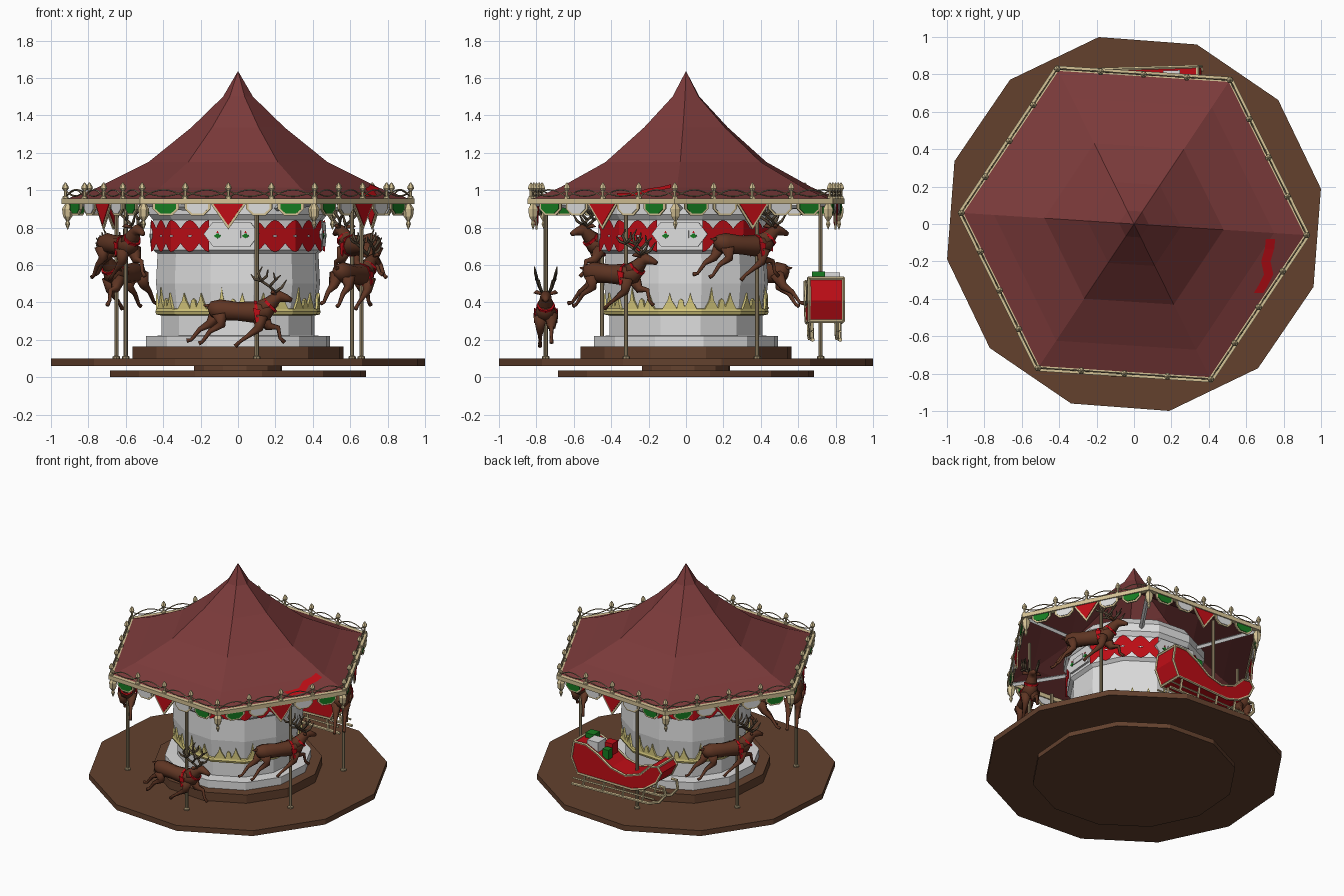
import bpy, bmesh, math
from math import sin, cos, radians as rad, pi
from mathutils import Vector, Matrix

if "Cube" in bpy.data.objects:
    bpy.data.objects.remove(bpy.data.objects["Cube"])

def mat(name, *c):
    m = bpy.data.materials.new(name)
    m.diffuse_color = (*c, 1)
    m.use_nodes = True
    m.node_tree.nodes["Principled BSDF"].inputs["Base Color"].default_value = m.diffuse_color
    return m

WOOD = mat("wood brown", .125, .053, .027)
ROOF = mat("canopy maroon", .2, .043, .043)
WHITE = mat("off white", .72, .72, .72)
RED = mat("bright red", .52, .004, .008)
GREEN = mat("green", .008, .2, .015)
CREAM = mat("cream", .66, .54, .3)
GOLD = mat("pale gold", .66, .57, .2)
HIDE = mat("hide brown", .115, .036, .017)
HORN = mat("antler brown", .1, .07, .042)
BRASS = mat("dull brass", .36, .28, .16)

A12, A6 = rad(10.7), rad(-3.7)      # turn of the twelve-sided base and six-sided canopy

def finish(name, bm, material, smooth=False):
    bmesh.ops.remove_doubles(bm, verts=bm.verts, dist=1e-5)
    bmesh.ops.recalc_face_normals(bm, faces=bm.faces)
    me = bpy.data.meshes.new(name)
    bm.to_mesh(me)
    bm.free()
    me.materials.append(material)
    for p in me.polygons:
        p.use_smooth = smooth
    ob = bpy.data.objects.new(name, me)
    bpy.context.collection.objects.link(ob)
    return ob

def loft(bm, rings, wrap=False, cap=True):
    vs = [[bm.verts.new(p) for p in r] for r in rings]
    n = len(vs[0])
    for a, b in zip(vs, vs[1:] + vs[:1] if wrap else vs[1:]):
        for i in range(n):
            bm.faces.new((a[i], a[(i + 1) % n], b[(i + 1) % n], b[i]))
    if cap and not wrap:
        bm.faces.new(vs[0])
        bm.faces.new(vs[-1])

def turn(bm, prof, n, a0=0, centre=(0, 0), **kw):
    loft(bm, [[(centre[0] + r * cos(a0 + 2 * pi * i / n), centre[1] + r * sin(a0 + 2 * pi * i / n), z)
               for i in range(n)] for r, z in prof], **kw)

def lathe(name, prof, n, a0, material, **kw):
    bm = bmesh.new()
    turn(bm, prof, n, a0, **kw)
    return finish(name, bm, material)

def tube(bm, pts, radii, n=6):
    pts = [Vector(p) for p in pts]
    if not isinstance(radii, (list, tuple)):
        radii = [radii] * len(pts)
    rings = []
    for i, p in enumerate(pts):
        t = (pts[min(i + 1, len(pts) - 1)] - pts[max(i - 1, 0)]).normalized()
        u = t.cross(Vector((0, 1, 0)) if abs(t.y) < .8 else Vector((0, 0, 1))).normalized()
        v = t.cross(u)
        rings.append([p + radii[i] * (u * cos(2 * pi * k / n) + v * sin(2 * pi * k / n)) for k in range(n)])
    loft(bm, rings)

def prism(bm, outline, frame, d0, d1):
    # outline is (side, z); frame maps (side, z, outward) to a point
    loft(bm, [[frame(s, z, d) for s, z in outline] for d in (d0, d1)])

def wall(angle, dist):
    o, s = Vector((cos(angle), sin(angle), 0)), Vector((-sin(angle), cos(angle), 0))
    return lambda x, z, d: o * (dist + d) + s * x + Vector((0, 0, z))

# Base discs and steps
lathe("ground_disc", [(.697, 0), (.697, .035)], 12, A12, WOOD)
lathe("base_hub", [(.24, .035), (.24, .065)], 12, A12, WOOD)
lathe("platform", [(1.017, .06), (1.017, .1)], 12, A12, WOOD)
lathe("wooden_step", [(.575, .1), (.575, .163)], 12, A12, WOOD)
lathe("plinth", [(.5, .163), (.5, .22), (.42, .222)], 12, A12, WHITE)

# Central drum
lathe("drum", [(.415, .22), (.415, .34), (.43, .36), (.446, .5), (.438, .66), (.462, .68),
               (.462, .84), (.485, .87), (.485, .93), (.44, .99)], 12, A12, WHITE)
bm = bmesh.new()
turn(bm, [(.42, .33), (.445, .335), (.45, .35), (.445, .365), (.42, .37)], 12, A12)
for k in range(12):
    f = wall(A12 + rad(15 + 30 * k), .426)
    for x, w, h in ((-.055, .04, .48 - .03 * (k % 2)), (.005, .022, .42), (.055, .035, .45)):
        prism(bm, [(x - w, .365), (x + w, .365), (x + .012, .41), (x, h), (x - .012, .41)], f, -.005, .008)
finish("gold_crown_band", bm, GOLD)

# Crossing ribbon around the drum and the plaques between
bm = bmesh.new()
def ribbon_point(a, z):
    r = .473 * cos(rad(15)) / cos((a - A12) % rad(30) - rad(15))
    return (r * cos(a), r * sin(a), z)
for q in range(4):
    for sgn in (1, -1):
        prev = None
        for i in range(25):
            a = A12 + rad(90 * q + 2.5 * i)
            z = .755 + sgn * .045 * cos(i * pi / 6)
            cur = [bm.verts.new(ribbon_point(a, z + d)) for d in (-.04, .04)]
            if prev:
                bm.faces.new((prev[0], cur[0], cur[1], prev[1]))
            prev = cur
finish("red_ribbon", bm, RED)
plate, leaf, berry = bmesh.new(), bmesh.new(), bmesh.new()
for q in range(4):
    f = wall(A12 + rad(75 + 90 * q), .447)
    prism(plate, [(-.15, .765), (-.1, .7), (.1, .7), (.15, .765), (.1, .83), (-.1, .83)], f, 0, .015)
    prism(plate, [(-.05, .745), (.05, .745), (.05, .785), (-.05, .785)], f, .015, .022)
    for x in (-.075, .075):
        prism(leaf, [(x - .02, .755), (x, .742), (x + .02, .755), (x, .77)], f, .015, .02)
        prism(berry, [(x - .006, .772), (x + .006, .772), (x, .784)], f, .015, .02)
finish("plaques", plate, WHITE)
finish("plaque_leaves", leaf, GREEN)
finish("plaque_berries", berry, RED)

# Canopy, its edge rim and rafters
PROF = [(.94, .945), (.75, 1.015), (.48, 1.15), (.25, 1.335), (.08, 1.5), (0.0, 1.637)]
lathe("canopy", PROF, 6, A6, ROOF, cap=False)
lathe("canopy_rim", [(.945, .925), (.945, .955), (.905, .955), (.905, .925)], 6, A6, CREAM, wrap=True)
bm = bmesh.new()
for k in range(6):
    o = Vector((cos(A6 + k * pi / 3), sin(A6 + k * pi / 3), 0))
    tube(bm, [o * .4 + Vector((0, 0, .9)), o * .91 + Vector((0, 0, .93))], .016, 4)
finish("rafters", bm, WHITE)

# Loose red streamer lying on the canopy
def canopy_z(x, y):
    r = (x * cos(A6 - pi / 6) + y * sin(A6 - pi / 6)) / cos(pi / 6)
    (r1, z1), (r0, z0) = PROF[:2] if r > .75 else PROF[1:3]
    return z0 + (z1 - z0) * (r - r0) / (r1 - r0) + .006
bm = bmesh.new()
prev = None
for x, y in ((.73, -.08), (.725, -.13), (.705, -.2), (.72, -.27), (.69, -.33), (.665, -.37)):
    cur = [bm.verts.new((x + d, y, canopy_z(x + d, y))) for d in (-.025, .025)]
    if prev:
        bm.faces.new((prev[0], cur[0], cur[1], prev[1]))
    prev = cur
finish("streamer", bm, RED)

# Finials, swag rail, pennants and corner drops
finial, swag, frame_bm = bmesh.new(), bmesh.new(), bmesh.new()
flags = {RED: bmesh.new(), GREEN: bmesh.new(), WHITE: bmesh.new()}
def half_hex(x, w, b):
    return [(x - w, .935), (x - w, .9), (x - w * .5, b), (x + w * .5, b), (x + w, .9), (x + w, .935)]
for k in range(6):
    f = wall(A6 + rad(30 + 60 * k), .925 * cos(pi / 6))
    for j in range(4):
        x0 = -.462 + .231 * j
        p = f(x0, 0, 0)
        turn(finial, [(.016, .95), (.016, .965), (.008, .97), (.008, .995), (.019, 1.01), (.014, 1.025), (.002, 1.042)],
             6, 0, (p.x, p.y))
        tube(swag, [f(x0 + .231 * t / 8, .968 + .03 * abs(1 - t / 4) ** 2, 0) for t in range(9)], .004, 4)
        tube(swag, [f(x0 + .231 * t / 8, .962 + .04 * sin(pi * t / 8), 0) for t in range(9)], .004, 4)
    for x, c in ((0, RED), (-.165, WHITE), (.165, WHITE), (-.335, GREEN), (.335, GREEN)):
        if c is RED:
            outer, inner = [(-.1, .935), (0, .79), (.1, .935)], [(-.08, .926), (0, .812), (.08, .926)]
        else:
            outer, inner = half_hex(x, .07, .865), half_hex(x, .056, .876)
        prism(frame_bm, outer, f, -.005, .005)
        prism(flags[c], inner, f, -.009, .009)
    p = f(-.455, 0, -.01)
    turn(frame_bm, [(.012, .93), (.03, .9), (.025, .86), (.008, .835), (.014, .82), (.002, .79)], 6, 0, (p.x, p.y))
finish("finials", finial, CREAM)
finish("swag_rail", swag, BRASS)
finish("pennant_frames", frame_bm, CREAM)
for c, b in flags.items():
    finish(c.name.replace(" ", "_") + "_pennants", b, c)

# Reindeer, running along +x with the pole at x = 0.10
bm = bmesh.new()
tube(bm, [(-.16, 0, .36), (-.145, 0, .365), (-.1, 0, .36), (0, 0, .352), (.09, 0, .348), (.15, 0, .355), (.185, 0, .385)],
     [.015, .04, .056, .05, .058, .052, .03], 8)
tube(bm, [(.12, 0, .36), (.17, 0, .39), (.2, 0, .42), (.225, 0, .433), (.26, 0, .422), (.288, 0, .41)],
     [.05, .042, .032, .03, .02, .012], 8)
tube(bm, [(-.145, 0, .38), (-.185, 0, .385)], [.016, .004], 5)
for s in (1, -1):
    tube(bm, [(.2, s * .02, .445), (.185, s * .05, .455), (.175, s * .065, .45)], [.008, .012, .002], 5)
LEGS = [(1, [(-.11, .35), (-.15, .285), (-.205, .255), (-.25, .2), (-.275, .195)]),
        (-1, [(-.1, .34), (-.09, .28), (-.15, .245), (-.19, .19), (-.21, .18)]),
        (1, [(.13, .33), (.165, .27), (.215, .265), (.225, .21), (.25, .185)]),
        (-1, [(.12, .33), (.11, .26), (.06, .225), (.01, .19), (-.015, .165)])]
for s, pts in LEGS:
    tube(bm, [(x, s * .03, z) for x, z in pts], [.042, .024, .013, .009, .012], 6)
body = finish("reindeer_body", bm, HIDE, True)
bm = bmesh.new()
ANTLER = [[(.2, .02, .455), (.17, .035, .485), (.125, .045, .515), (.11, .055, .555), (.13, .06, .59)],
          [(.17, .035, .485), (.2, .045, .52), (.19, .05, .56)], [(.2, .02, .455), (.235, .03, .48), (.26, .035, .52)],
          [(.125, .045, .515), (.155, .05, .54), (.16, .055, .575)], [(.125, .045, .515), (.09, .05, .525), (.07, .055, .55)],
          [(.2, .045, .52), (.23, .05, .545)]]
for s in (1, -1):
    for pts in ANTLER:
        tube(bm, [(x, s * y, z) for x, y, z in pts], [.008] * (len(pts) - 1) + [.003], 5)
antlers = finish("reindeer_antlers", bm, HORN, True)
bm = bmesh.new()
tube(bm, [(.09, 0, .348), (.105, 0, .349)], .062, 8)
tube(bm, [(.165, 0, .378), (.175, 0, .388)], .049, 8)
for s in (1, -1):
    prism(bm, [(.08, .37), (.12, .36), (.11, .3), (.095, .29)], lambda x, z, d: Vector((x, s * (.058 + d), z)), 0, .006)
harness = finish("reindeer_harness", bm, RED)

# Place the five reindeer, and all six poles
SPOTS = [(.1, -.75, 0, 0), (.66, -.32, 60, .2), (.61, .38, 120, .355), (-.65, .32, 240, .2), (-.6, -.45, 300, .355)]
for i, (x, y, h, lift) in enumerate(SPOTS):
    m = Matrix.Translation((x, y, lift)) @ Matrix.Rotation(rad(h), 4, 'Z') @ Matrix.Translation((-.1, 0, 0))
    for part in (body, antlers, harness):
        ob = part if i == 0 else part.copy()
        if i:
            bpy.context.collection.objects.link(ob)
        ob.matrix_world = m
bm = bmesh.new()
for x, y in [s[:2] for s in SPOTS] + [(-.1, .72)]:
    turn(bm, [(.02, .1), (.02, .11), (.011, .115), (.011, .94)], 8, 0, (x, y))
finish("poles", bm, BRASS)

# Sleigh, facing -x
def sl(s, z, d):
    return Vector((-s, .74 + d - .03 * s, z))
SIDE = [(-.34, .53), (-.36, .41), (-.31, .3), (.13, .29), (.23, .32), (.33, .39), (.37, .47), (.34, .51),
        (.28, .5), (.2, .42), (.08, .38), (-.04, .41), (-.14, .48), (-.24, .53)]
bm = bmesh.new()
prism(bm, SIDE, sl, -.092, .092)
finish("sleigh_body", bm, RED)
bm = bmesh.new()
for e in (-.092, .092):
    tube(bm, [sl(s, z, e) for s, z in SIDE + SIDE[:1]], .009, 5)
    r = e * .8
    tube(bm, [sl(s, z, r) for s, z in ((-.37, .2), (.25, .21), (.34, .24), (.39, .3), (.38, .36), (.34, .36))], .011, 6)
    tube(bm, [sl(s, z, r) for s, z in ((-.36, .245), (.3, .25))], .007, 5)
    for s in (-.28, -.12, .04, .2):
        tube(bm, [sl(s, .2, r), sl(s + .02, .31, r)], .009, 5)
for s, z in (SIDE[0], SIDE[2], SIDE[7]):
    tube(bm, [sl(s, z, -.092), sl(s, z, .092)], .01, 5)
finish("sleigh_trim_and_runners", bm, CREAM)
for name, s, d, w, top, c in (("white_present", -.2, .03, .045, .56, WHITE), ("green_present", -.28, -.04, .035, .565, GREEN),
                              ("red_present", -.13, -.04, .035, .535, RED), ("small_green_present", -.1, .045, .025, .52, GREEN)):
    bm = bmesh.new()
    prism(bm, [(s - w, .45), (s + w, .45), (s + w, top), (s - w, top)], sl, d - w, d + w)
    finish(name, bm, c)
